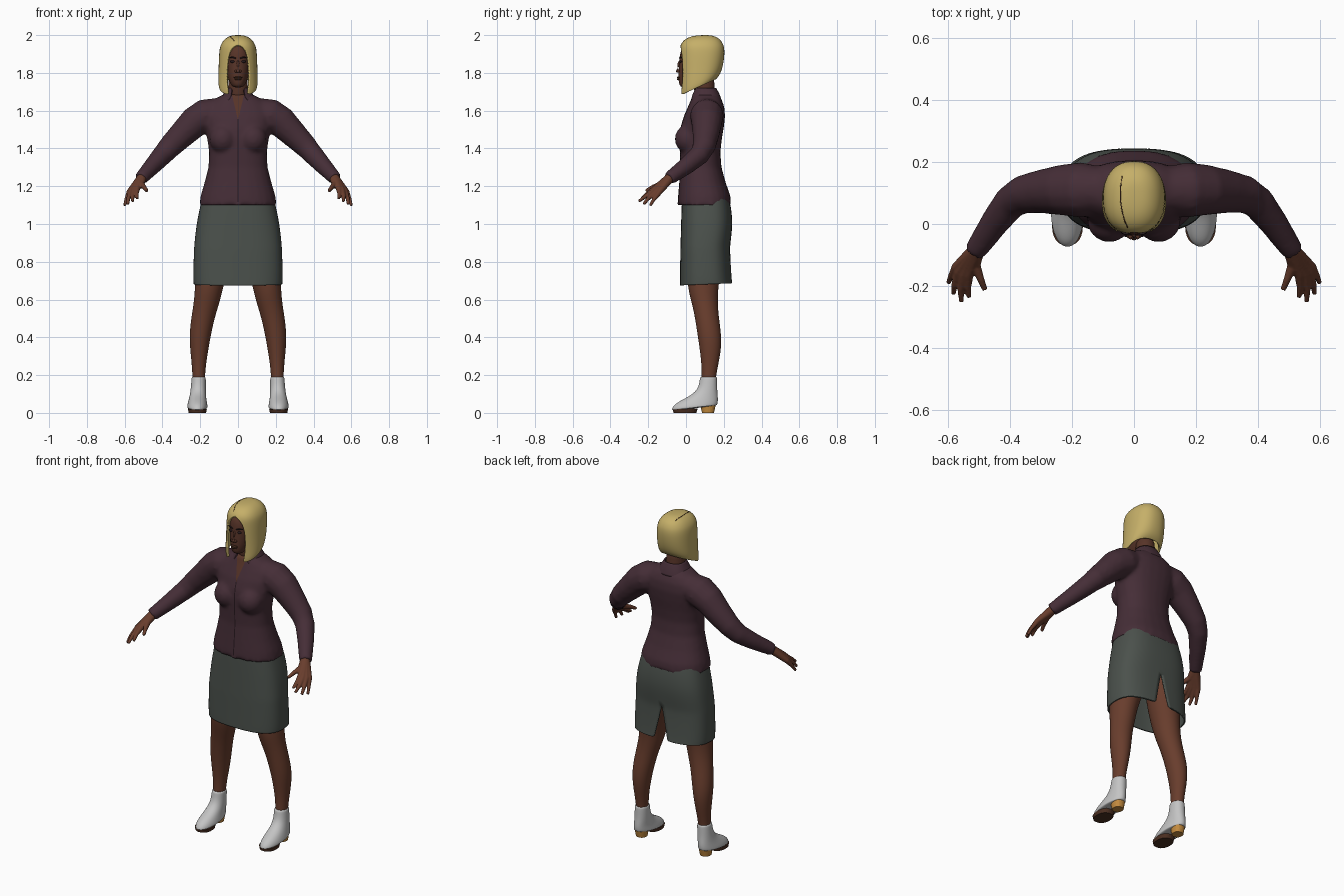
import bpy, bmesh
from math import sin, cos, pi, copysign
from mathutils import Vector

cube = bpy.data.objects.get("Cube")
if cube:
    bpy.data.objects.remove(cube)


def material(name, rgb):
    m = bpy.data.materials.new(name)
    m.use_nodes = True
    m.diffuse_color = (*rgb, 1)
    m.node_tree.nodes["Principled BSDF"].inputs["Base Color"].default_value = (*rgb, 1)
    return m


SKIN = material("brown skin", (0.14, 0.047, 0.026))
FACE = material("face skin", (0.095, 0.034, 0.021))
PLUM = material("plum cloth", (0.06, 0.027, 0.038))
SEAM = material("dark seam", (0.02, 0.009, 0.013))
GREY = material("grey green cloth", (0.07, 0.082, 0.072))
HAIR = material("blond hair", (0.56, 0.43, 0.14))
WHITE = material("white leather", (0.55, 0.55, 0.55))
TAN = material("tan heel", (0.55, 0.26, 0.05))
SOLE = material("brown sole", (0.07, 0.028, 0.015))
DARK = material("dark features", (0.02, 0.011, 0.013))


def power(v, e):
    return copysign(abs(v) ** e, v)


def rings(bm, levels, n=24, turn=0, caps=True, square=2.3):
    """Stack cross-sections: z, x centre, half width, front y, back y, gap angle, slope."""
    rows = []
    for lv in levels:
        z, cx, rx, yf, yb, gap, slope = (*lv, 0, 0)[:7]
        row = []
        for i in range(n + 1):
            t = turn + gap + (2 * pi - 2 * gap) * i / n
            y = (yf + yb) / 2 - (yb - yf) / 2 * power(cos(t), 2 / square)
            x = cx + rx * power(sin(t), 2 / square)
            row.append(bm.verts.new((x, y, z + slope * (y - yf))))
        rows.append(row)
    for a, b in zip(rows, rows[1:]):
        for i in range(n):
            bm.faces.new((a[i], a[i + 1], b[i + 1], b[i]))
    ends = {True: (rows[0], rows[-1]), False: (), "top": (rows[0],)}[caps]
    for row in ends:
        bm.faces.new(row[:-1])
    bmesh.ops.remove_doubles(bm, verts=bm.verts[:], dist=1e-5)


def tube(bm, path, n=14):
    """Round limb through points x, y, z, radius."""
    pts = [Vector(p[:3]) for p in path]
    rows = []
    for i, p in enumerate(pts):
        d = pts[min(i + 1, len(pts) - 1)] - pts[max(i - 1, 0)]
        q = d.to_track_quat("Z", "Y")
        r = path[i][3]
        rows.append([bm.verts.new(p + q @ Vector((r * cos(2 * pi * k / n), r * sin(2 * pi * k / n), 0)))
                     for k in range(n)])
    for a, b in zip(rows, rows[1:]):
        for k in range(n):
            bm.faces.new((a[k], a[(k + 1) % n], b[(k + 1) % n], b[k]))
    bm.faces.new(rows[0])
    bm.faces.new(rows[-1])


def ball(bm, centre, size):
    vs = bmesh.ops.create_uvsphere(bm, u_segments=16, v_segments=10, radius=1)["verts"]
    for v in vs:
        v.co = Vector(centre) + Vector(size) * v.co


def finish(name, bm, mat, subdiv=0, thick=0, mirror=False, smooth=True):
    bmesh.ops.recalc_face_normals(bm, faces=bm.faces[:])
    me = bpy.data.meshes.new(name)
    bm.to_mesh(me)
    bm.free()
    me.materials.append(mat)
    for p in me.polygons:
        p.use_smooth = smooth
    ob = bpy.data.objects.new(name, me)
    bpy.context.collection.objects.link(ob)
    if subdiv:
        ob.modifiers.new("subdivide", "SUBSURF").levels = subdiv
        ob.modifiers["subdivide"].render_levels = subdiv
    if thick:
        m = ob.modifiers.new("thickness", "SOLIDIFY")
        m.thickness, m.offset = thick, -1
    if mirror:
        ob.modifiers.new("mirror", "MIRROR")
    return ob


def part(name, levels, mat, caps=True, turn=0, square=2.3, **kw):
    bm = bmesh.new()
    rings(bm, levels, turn=turn, caps=caps, square=square)
    return finish(name, bm, mat, **kw)


def fuse(ob, voxel, rounds):
    """Merge overlapping pieces of one object into a single smooth skin."""
    m = ob.modifiers.new("fuse", "REMESH")
    m.mode, m.voxel_size = "VOXEL", voxel
    s = ob.modifiers.new("smooth", "SMOOTH")
    s.iterations = rounds
    bpy.context.view_layer.update()
    me = bpy.data.meshes.new_from_object(ob.evaluated_get(bpy.context.evaluated_depsgraph_get()))
    mat = ob.data.materials[0]
    ob.modifiers.clear()
    ob.data = me
    me.materials.clear()
    me.materials.append(mat)
    for p in me.polygons:
        p.use_smooth = True


# Blouse: torso, bust and both sleeves fused together
bm = bmesh.new()
rings(bm, [(1.10, 0, .205, -.045, .24), (1.15, 0, .198, -.042, .235), (1.22, 0, .177, -.036, .21),
           (1.30, 0, .157, -.03, .188), (1.38, 0, .153, -.033, .182), (1.45, 0, .163, -.036, .19),
           (1.51, 0, .175, -.03, .2), (1.57, 0, .185, -.012, .207), (1.62, 0, .17, .01, .203),
           (1.655, 0, .135, .025, .19), (1.685, 0, .08, .035, .17)])
for s in (1, -1):
    ball(bm, (s * .08, .01, 1.45), (.072, .07, .075))
    tube(bm, [(s * x, y, z, r) for x, y, z, r in (
        (.10, .11, 1.595, .075), (.17, .11, 1.575, .09), (.23, .11, 1.54, .083), (.30, .105, 1.47, .071),
        (.36, .095, 1.41, .062), (.40, .07, 1.365, .055), (.45, .005, 1.31, .047), (.515, -.09, 1.24, .036))])
blouse = finish("blouse", bm, PLUM)
fuse(blouse, .011, 5)

# Open neckline and front seam, cut into the blouse front
V_LOW, V_SLOPE = 1.55, .24
bm = bmesh.new()
bm.from_mesh(blouse.data)
for point, normal in (((0, 0, V_LOW), (1, 0, -V_SLOPE)), ((0, 0, V_LOW), (1, 0, V_SLOPE)),
                      ((.003, 0, 0), (1, 0, 0)), ((-.003, 0, 0), (1, 0, 0))):
    faces = [f for f in bm.faces if f.calc_center_median().y < .06 and abs(f.calc_center_median().x) < .07]
    geom = faces + list({e for f in faces for e in f.edges}) + list({v for f in faces for v in f.verts})
    bmesh.ops.bisect_plane(bm, geom=geom, plane_co=point, plane_no=normal)
for f in bm.faces:
    c = f.calc_center_median()
    if c.y < .06 and c.z > 1.12:
        if abs(c.x) < V_SLOPE * (c.z - V_LOW):
            f.material_index = 1
        elif abs(c.x) < .003:
            f.material_index = 2
bm.to_mesh(blouse.data)
bm.free()
blouse.data.materials.append(FACE)
blouse.data.materials.append(SEAM)

part("collar", [(1.655, 0, .098, .02, .19, .42), (1.69, 0, .078, .03, .178, .4), (1.72, 0, .06, .045, .16, .5)],
     PLUM, caps=False, subdiv=2, thick=.008)

# Skirt with a slit at the back
part("skirt", [(1.16, 0, .185, -.02, .222), (1.10, 0, .2, -.024, .238), (1.0, 0, .222, -.027, .25),
               (.89, 0, .233, -.03, .234), (.86, 0, .235, -.031, .233, .01), (.76, 0, .238, -.032, .238, .06),
               (.70, 0, .238, -.033, .243, .1), (.675, 0, .236, -.033, .245, .11, .04)],
     GREY, caps=False, turn=pi, square=2.7, subdiv=2, thick=.008)

# Legs
part("legs", [(1.05, .10, .085, .02, .2), (.85, .115, .098, .005, .2), (.68, .152, .076, .005, .172),
              (.60, .162, .07, .025, .168), (.52, .182, .063, .045, .172), (.42, .2, .058, .06, .187),
              (.34, .205, .049, .072, .187), (.26, .207, .038, .082, .172), (.19, .208, .033, .083, .158),
              (.13, .208, .032, .083, .155)], SKIN, square=2, subdiv=2, mirror=True)

# Boots, soles and heels
part("boots", [(.192, .208, .036, .076, .163), (.186, .208, .038, .074, .165), (.13, .21, .04, .066, .165),
               (.095, .212, .043, .03, .168), (.07, .214, .047, -.02, .17), (.045, .215, .053, -.062, .168),
               (.02, .215, .055, -.077, .162, 0, .09), (.01, .215, .05, -.074, .158, 0, .12)],
     WHITE, square=2.1, subdiv=2, mirror=True)
part("soles", [(.018, .215, .05, -.07, .062, 0, .05), (0, .215, .046, -.066, .055)], SOLE,
     mirror=True, smooth=False)
part("heels", [(.045, .214, .036, .075, .158), (0, .214, .03, .085, .148)], TAN,
     mirror=True, smooth=False)

# Hands: every finger runs from the wrist so that the palm fuses
bm = bmesh.new()
WRIST = (.508, -.082, 1.247, .026)
for knuckle, bend, tip in (
        ((.535, -.165, 1.187, .017), (.537, -.205, 1.16, .011), (.533, -.236, 1.135, .008)),
        ((.550, -.165, 1.178, .018), (.560, -.212, 1.148, .011), (.558, -.250, 1.120, .008)),
        ((.565, -.155, 1.172, .018), (.580, -.198, 1.137, .011), (.584, -.225, 1.105, .008)),
        ((.575, -.140, 1.170, .016), (.592, -.170, 1.130, .010), (.600, -.190, 1.098, .008)),
        ((.512, -.135, 1.210, .017), (.495, -.180, 1.193, .012), (.482, -.212, 1.175, .009))):
    middle = tuple((a + b) / 2 for a, b in zip(WRIST, knuckle))
    tube(bm, [WRIST, middle, knuckle, bend, tip], n=10)
hands = finish("hands", bm, SKIN)
fuse(hands, .004, 3)
hands.modifiers.new("mirror", "MIRROR")

# Neck and head
part("neck", [(1.60, 0, .06, .06, .17), (1.68, 0, .054, .045, .155), (1.74, 0, .052, .04, .15),
              (1.80, 0, .05, .04, .15)], FACE, square=2, subdiv=1)
part("head", [(1.722, 0, .022, -.022, .04), (1.735, 0, .036, -.036, .07), (1.765, 0, .051, -.041, .12),
              (1.80, 0, .06, -.04, .145), (1.85, 0, .069, -.036, .165), (1.90, 0, .07, -.034, .17),
              (1.94, 0, .06, -.02, .165), (1.97, 0, .035, .02, .13)], FACE, square=2.2, subdiv=2)

# Facial features
bm = bmesh.new()
tube(bm, [(0, -.032, 1.868, .006), (0, -.042, 1.835, .009), (0, -.047, 1.812, .012), (0, -.04, 1.802, .01)])
for s in (1, -1):
    ball(bm, (s * .011, -.04, 1.809), (.009, .01, .007))
finish("nose", bm, FACE, subdiv=1)
bm = bmesh.new()
ball(bm, (.028, -.027, 1.86), (.014, .007, .007))
tube(bm, [(.012, -.034, 1.877, .003), (.03, -.031, 1.884, .004), (.048, -.02, 1.88, .002)], n=8)
finish("eyes_and_brows", bm, DARK, mirror=True)
bm = bmesh.new()
ball(bm, (0, -.04, 1.776), (.024, .009, .005))
ball(bm, (0, -.04, 1.767), (.02, .009, .006))
finish("lips", bm, SOLE)

# Bob hair, open around the face, with a side parting
hair = part("hair", [(2.0, 0, .015, .085, .12), (1.996, 0, .045, .03, .15), (1.978, 0, .073, -.008, .182),
                     (1.955, 0, .089, -.027, .196), (1.935, 0, .097, -.034, .203, .28),
                     (1.90, 0, .101, -.034, .205, .5), (1.82, 0, .103, -.034, .197, .6, .08),
                     (1.75, 0, .105, -.034, .182, .58, .2), (1.70, 0, .104, -.036, .165, .5, .36),
                     (1.68, 0, .10, -.034, .158, .5, .45)], HAIR, caps="top", subdiv=2, thick=.012)
bpy.context.view_layer.update()
path = []
for x, y in ((-.038, .155), (-.043, .12), (-.044, .08), (-.038, .04), (-.03, .01), (-.02, -.012)):
    hit, spot, _, _ = hair.ray_cast(Vector((x, y, 3)), Vector((0, 0, -1)))
    if hit:
        path.append((*spot, .002))
bm = bmesh.new()
tube(bm, path, n=6)
finish("hair_parting", bm, SOLE)
